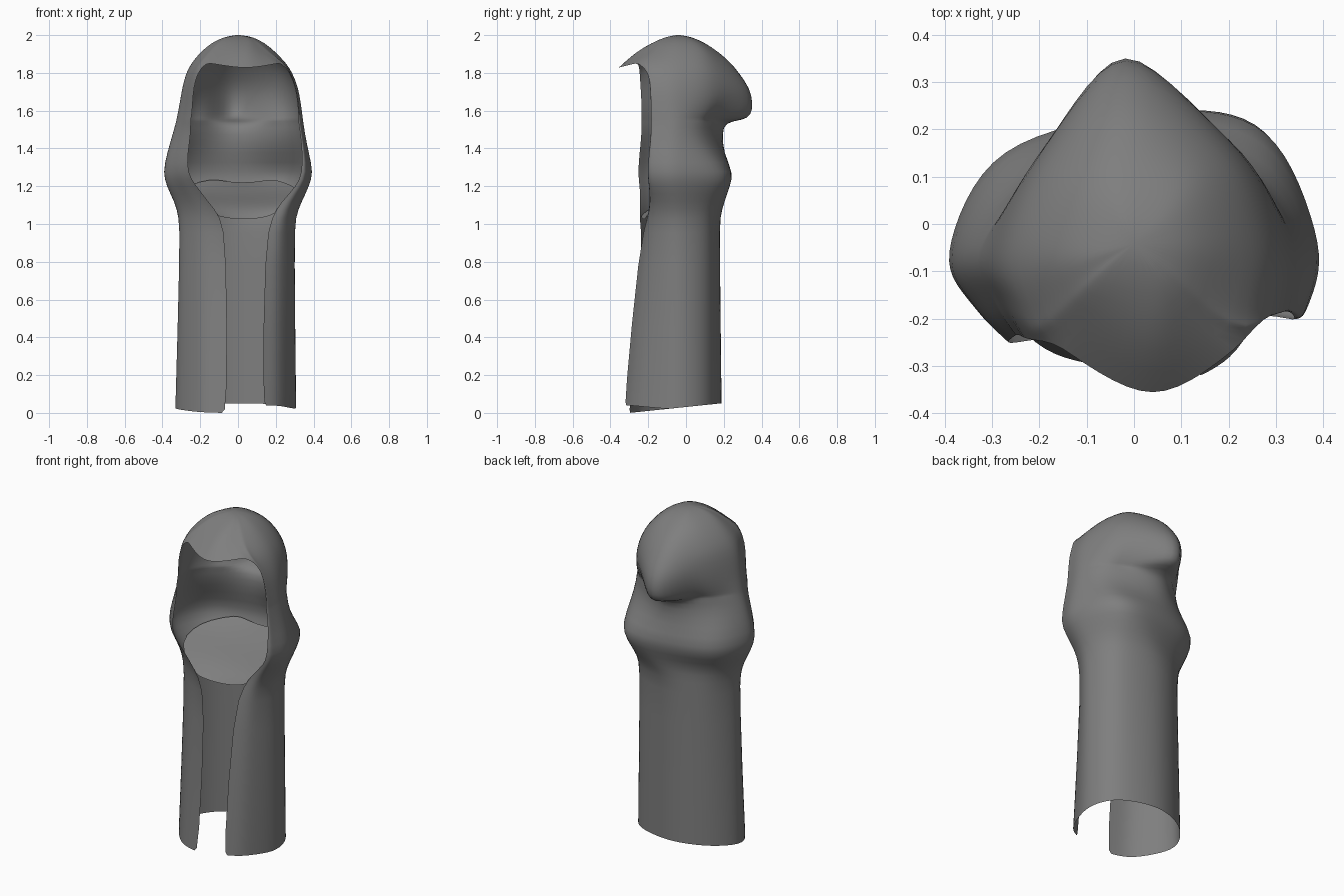
import bpy, bmesh
from mathutils import Vector

if "Cube" in bpy.data.objects:
    bpy.data.objects.remove(bpy.data.objects["Cube"])

# z, left edge x, right edge x, edge y, left x, right x, diagonal y, back y
ROWS = [
    (0.00, -.055, .13, -.315, -.335, .31, .125, .19),
    (0.90, -.06, .14, -.235, -.31, .30, .125, .18),
    (1.04, -.09, .18, -.225, -.315, .305, .125, .18),
    (1.12, -.16, .23, -.215, -.34, .34, .15, .205),
    (1.20, -.22, .31, -.22, -.38, .375, .19, .23),
    (1.27, -.27, .34, -.23, -.40, .398, .21, .25),
    (1.38, -.265, .34, -.22, -.375, .37, .13, .20),
    (1.48, -.25, .33, -.21, -.345, .35, .095, .195),
    (1.54, -.25, .32, -.21, -.328, .342, .10, .21),
    (1.55, -.25, .32, -.21, -.326, .34, .10, .32),
    (1.575, -.245, .32, -.21, -.321, .337, .115, .362),
    (1.64, -.24, .315, -.21, -.308, .328, .145, .365),
    (1.72, -.235, .305, -.215, -.295, .315, .155, .345),
    (1.80, -.215, .275, -.22, -.275, .285, .15, .285),
    (1.855, -.17, .23, -.25, -.245, .25, .13, .24),
    (1.91, -.12, .14, -.20, -.20, .20, .11, .175),
    (1.96, -.09, .10, -.15, -.14, .14, .07, .10),
    (1.99, -.05, .06, -.10, -.075, .08, .01, .03),
]
BROW = {1.855: -.36, 1.91: -.27, 1.96: -.18, 1.99: -.11}
TAIL = {1.55: 2.0, 1.575: 1.7, 1.64: 1.3}   # narrowing of the hood tail
N = 4


def clamp(t):
    return max(0, min(1, t))


def catmull(a, b, c, d, t):
    return 0.5 * (2 * b + (c - a) * t + (2 * a - 5 * b + 4 * c - d) * t * t
                  + (3 * b - a - 3 * c + d) * t ** 3)


def section(row):
    z, el, er, ey, xl, xr, d, yb = row
    closed = z in BROW
    lobe = 1.1 < z < 1.3
    off = 0 if closed else .025 if z > 1 else -.012
    dl = d - (.045 if lobe else .015)
    mid = .55
    pts = [(el, ey - off),
           (el + (xl - el) * mid, ey * .8),
           (xl, -.06), (xl * .7, dl),
           (.06 if lobe else -.02, yb), (xr * .72, d),
           (xr, -.04),
           (er + (xr - er) * mid, ey * .8),
           (er, ey + off)]
    if closed:
        pts.append((.04, BROW[z]))
    p = [Vector((x, y, 0)) for x, y in pts]
    n = len(p)
    out = []
    for i in range(n if closed else n - 1):
        if closed:
            q = [p[(i + k) % n] for k in (-1, 0, 1, 2)]
        else:
            q = [p[max(0, min(n - 1, i + k))] for k in (-1, 0, 1, 2)]
        out += [catmull(*q, j / N) for j in range(N)]
    if not closed:
        out.append(p[-1])
    for v in out:
        v.z = z
        if z in TAIL and v.y > d:
            v.y = d + (yb - d) * ((v.y - d) / (yb - d)) ** TAIL[z]
        if z == 0:      # slanted hem, right front corner a little higher
            v.z = max(0, .05 * (v.y + .3) / .48)
            v.z += .04 * clamp((-.1 - v.y) / .2) * clamp(v.x * 8)
        if z == 1.855:  # brow peak dips
            v.z -= .028 * max(0, (-v.y - .25) / .11)
    return out


mat = bpy.data.materials.new("dark_grey_cloth")
mat.diffuse_color = (.21, .21, .21, 1)
mat.use_nodes = True
mat.node_tree.nodes["Principled BSDF"].inputs["Base Color"].default_value = mat.diffuse_color


def finish(bm, name):
    bmesh.ops.recalc_face_normals(bm, faces=bm.faces)
    me = bpy.data.meshes.new(name)
    bm.to_mesh(me)
    bm.free()
    me.materials.append(mat)
    ob = bpy.data.objects.new(name, me)
    bpy.context.collection.objects.link(ob)
    me.polygons.foreach_set("use_smooth", [True] * len(me.polygons))
    m = ob.modifiers.new("smooth", 'SUBSURF')
    m.levels = m.render_levels = 1


# Hooded cloak: open in front below the brow, closed above it
bm = bmesh.new()
rings = [[bm.verts.new(v) for v in section(r)] for r in ROWS]
for a, b in zip(rings, rings[1:]):
    for i in range(8 * N):
        bm.faces.new((a[i], a[i + 1], b[i + 1], b[i]))
    if len(a) == len(b) == 10 * N:
        for i in range(8 * N, 10 * N):
            j = (i + 1) % (10 * N)
            bm.faces.new((a[i], a[j], b[j], b[i]))
top = bm.verts.new((0, -.04, 2.003))
for i in range(10 * N):
    bm.faces.new((rings[-1][i], rings[-1][(i + 1) % (10 * N)], top))
finish(bm, "hooded_cloak")

# Collar floor: sloping from the front lip up to the back of the hood
bm = bmesh.new()
FLOOR = [(-.24, -.12, .18, 1.045), (-.18, -.22, .24, 1.09),
         (-.10, -.32, .32, 1.13), (.03, -.33, .33, 1.17),
         (.11, -.27, .29, 1.205), (.19, -.14, .19, 1.24)]
grid = []
for k, (y, xl, xr, z) in enumerate(FLOOR):
    tilt = .035 if k == 0 else 0
    grid.append([bm.verts.new((xl + (xr - xl) * i / 6, y + tilt * i / 6,
                               z - .02 * (1 - (i / 3 - 1) ** 2)))
                 for i in range(7)])
for a, b in zip(grid, grid[1:]):
    for i in range(6):
        bm.faces.new((a[i], a[i + 1], b[i + 1], b[i]))
finish(bm, "collar_floor")
